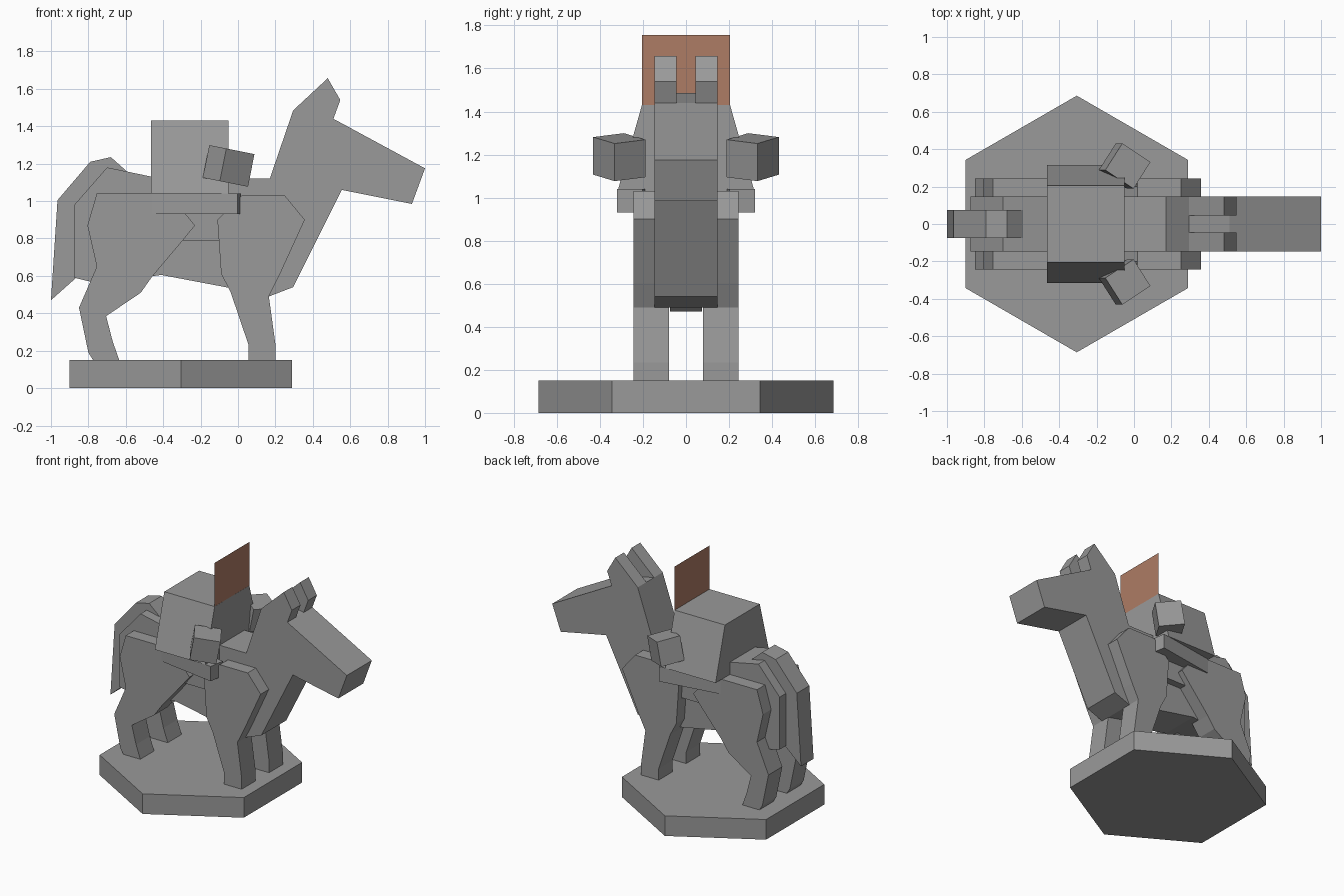
import bpy
import bmesh
from math import radians
from mathutils import Matrix, Vector

default_cube = bpy.data.objects.get("Cube")
if default_cube:
    bpy.data.objects.remove(default_cube, do_unlink=True)


def make_material(name, colour):
    material = bpy.data.materials.new(name)
    material.use_nodes = True
    material.diffuse_color = (*colour, 1)
    shader = material.node_tree.nodes["Principled BSDF"]
    shader.inputs["Base Color"].default_value = (*colour, 1)
    return material


grey = make_material("plain grey", (0.32, 0.32, 0.32))
brown = make_material("warm brown", (0.42, 0.2, 0.13))


def finish(name, mesh_builder, material=grey):
    """Turn a bmesh into a named object with one material."""
    bmesh.ops.recalc_face_normals(mesh_builder, faces=mesh_builder.faces)
    mesh = bpy.data.meshes.new(name)
    mesh_builder.to_mesh(mesh)
    mesh_builder.free()
    mesh.materials.append(material)
    part = bpy.data.objects.new(name, mesh)
    bpy.context.collection.objects.link(part)
    return part


def slab(name, profile, near, far):
    """Extrude a side profile (x, z) between two depths along y."""
    builder = bmesh.new()
    outline = [builder.verts.new((x, near, z)) for x, z in profile]
    face = builder.faces.new(outline)
    extruded = bmesh.ops.extrude_face_region(builder, geom=[face])
    moved = [item for item in extruded["geom"] if isinstance(item, bmesh.types.BMVert)]
    bmesh.ops.translate(builder, verts=moved, vec=(0, far - near, 0))
    return finish(name, builder)


def box(name, centre, size, rotation=None):
    """Add a cuboid, optionally rotated about its own centre."""
    builder = bmesh.new()
    transform = Matrix.Translation(centre)
    if rotation is not None:
        transform = transform @ rotation
    transform = transform @ Matrix.Diagonal(Vector(size).to_4d())
    bmesh.ops.create_cube(builder, size=1, matrix=transform)
    return finish(name, builder)


def mirrored_pair(part):
    """Mirror a one-sided part across the centre plane of the mount."""
    modifier = part.modifiers.new("other side", "MIRROR")
    modifier.use_axis = (False, True, False)
    return part


# Hexagonal stand
builder = bmesh.new()
bmesh.ops.create_cone(
    builder, cap_ends=True, segments=6, radius1=0.686, radius2=0.686, depth=0.15,
    matrix=Matrix.Translation((-0.306, 0, 0.075)))
stand = finish("stand", builder)
xs = [vertex.co.x for vertex in stand.data.vertices]
if max(xs) - min(xs) > 1.3:
    # Turn the corners towards the sides
    pivot = Matrix.Translation((-0.306, 0, 0))
    stand.data.transform(pivot @ Matrix.Rotation(radians(30), 4, "Z") @ pivot.inverted())

# Trunk, neck and head in one flat silhouette
slab("body", [
    (-0.875, 0.98), (-0.7, 1.18), (-0.46, 1.13), (-0.05, 1.12), (0.17, 1.12),
    (0.295, 1.485), (0.51, 1.44), (1, 1.175), (0.93, 0.985), (0.555, 1.06),
    (0.295, 0.54), (0.165, 0.49), (-0.04, 0.535), (-0.41, 0.605),
    (-0.75, 0.56), (-0.875, 0.59)], -0.147, 0.147)

# Tail
slab("tail", [
    (-1, 0.47), (-0.965, 1.005), (-0.79, 1.21), (-0.68, 1.235),
    (-0.59, 1.155), (-0.75, 1), (-0.82, 0.63)], -0.074, 0.074)

# Ears
mirrored_pair(slab("ears", [
    (0.295, 1.485), (0.48, 1.657), (0.547, 1.54), (0.51, 1.44)], 0.045, 0.147))

# Legs
mirrored_pair(slab("front_legs", [
    (-0.11, 0.9), (0.02, 1.03), (0.25, 1.03), (0.357, 0.9), (0.22, 0.6),
    (0.165, 0.49), (0.2, 0.235), (0.2, 0.15), (0.055, 0.15), (0.055, 0.235),
    (-0.04, 0.515), (-0.09, 0.61)], 0.08, 0.243))
mirrored_pair(slab("hind_legs", [
    (-0.755, 1.04), (-0.37, 1.04), (-0.23, 0.87), (-0.295, 0.79),
    (-0.46, 0.595), (-0.52, 0.51), (-0.705, 0.385), (-0.67, 0.25),
    (-0.635, 0.15), (-0.775, 0.15), (-0.8, 0.19), (-0.85, 0.43),
    (-0.755, 0.65), (-0.805, 0.87)], 0.08, 0.243))

# Rider torso, narrower at the shoulders
torso = box("rider_torso", (-0.257, 0, 1.235), (0.415, 0.63, 0.39))
for vertex in torso.data.vertices:
    if vertex.co.z > 1.3:
        vertex.co.y *= 0.65

# Rider seat, sunk between the legs of the mount
box("rider_seat", (-0.257, 0, 0.915), (0.415, 0.4, 0.25))

# Rider legs, splayed slightly outwards
mirrored_pair(box("rider_legs", (-0.22, 0.225, 0.985), (0.46, 0.12, 0.11),
                  Matrix.Rotation(radians(9), 4, "Z")))

# Rider arms, turned inwards and tilted forwards
arm_turn = Matrix.Rotation(radians(11.3), 4, "Y") @ Matrix.Rotation(radians(-33), 4, "Z")
mirrored_pair(box("rider_arms", (-0.05, 0.31, 1.188), (0.183, 0.17, 0.178), arm_turn))

# Flat upright head card on the front edge of the torso
builder = bmesh.new()
card_turn = Matrix.Rotation(radians(90), 4, "Y")
card_size = Matrix.Diagonal((0.325, 0.41, 1, 1))
bmesh.ops.create_grid(
    builder, x_segments=1, y_segments=1, size=0.5,
    matrix=Matrix.Translation((-0.05, 0, 1.5925)) @ card_turn @ card_size)
finish("rider_head_card", builder, brown)
